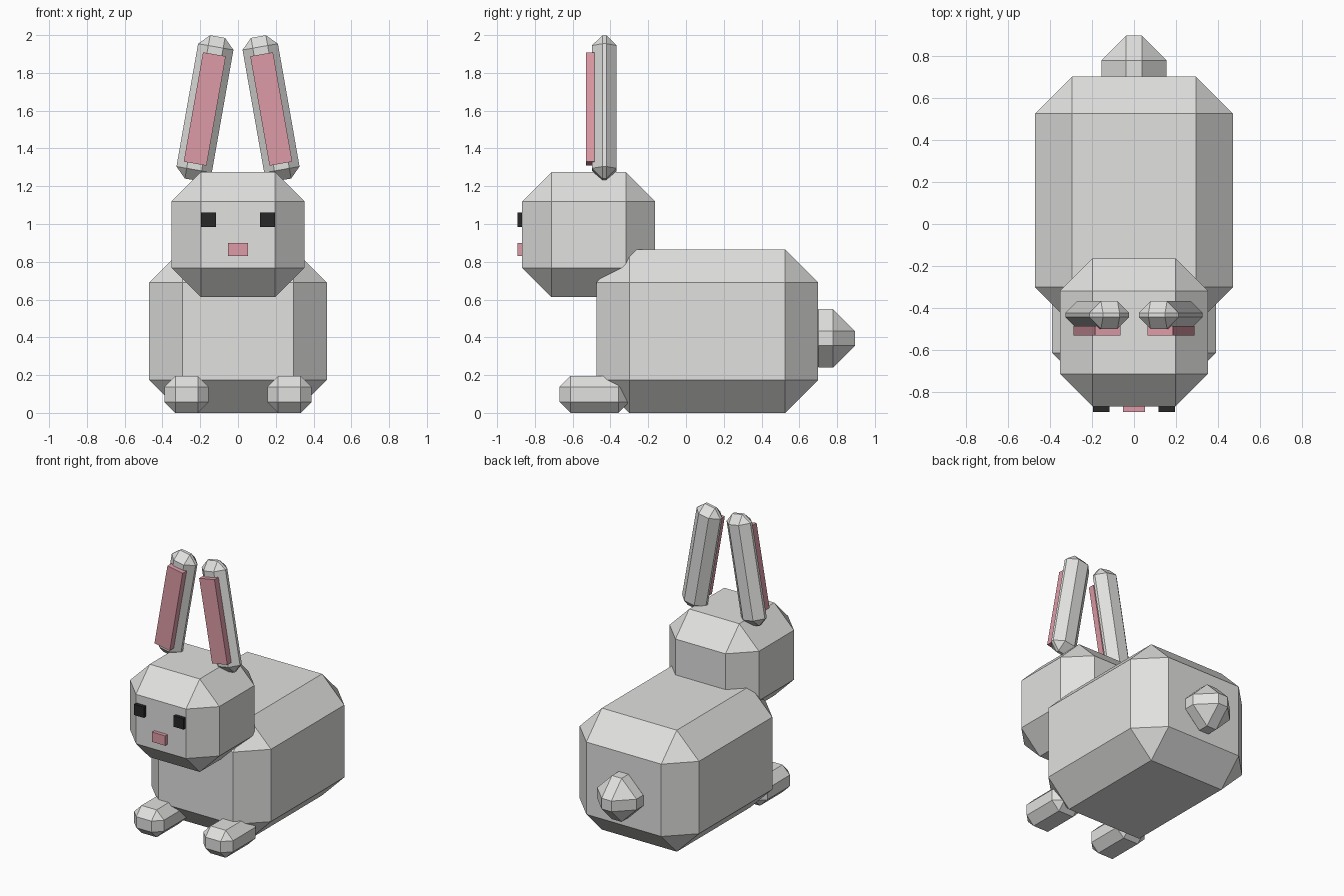
import bpy
import bmesh
import math
from mathutils import Matrix, Vector

default = bpy.data.objects.get("Cube")
if default:
    bpy.data.objects.remove(default, do_unlink=True)


def material(name, color):
    mat = bpy.data.materials.new(name)
    mat.use_nodes = True
    mat.diffuse_color = (*color, 1)
    bsdf = mat.node_tree.nodes["Principled BSDF"]
    bsdf.inputs["Base Color"].default_value = (*color, 1)
    bsdf.inputs["Roughness"].default_value = 0.9
    return mat


FUR = material("pale grey fur", (0.75, 0.75, 0.74))
PINK = material("soft pink", (0.73, 0.33, 0.385))
BLACK = material("eye black", (0.02, 0.02, 0.02))


def block(name, low, high, mat, chamfer=0, tilt=0):
    """Flat-shaded box between two corners, optionally chamfered and leaned sideways."""
    low, high = Vector(low), Vector(high)
    bm = bmesh.new()
    bmesh.ops.create_cube(bm, size=1, matrix=Matrix.Diagonal((*(high - low), 1)))
    if chamfer:
        bmesh.ops.bevel(bm, geom=bm.edges[:], offset=chamfer, offset_type='OFFSET',
                        segments=1, affect='EDGES', clamp_overlap=True)
    mesh = bpy.data.meshes.new(name)
    bm.to_mesh(mesh)
    bm.free()
    mesh.materials.append(mat)
    obj = bpy.data.objects.new(name, mesh)
    obj.location = (low + high) / 2
    obj.rotation_euler.y = math.radians(tilt)
    bpy.context.collection.objects.link(obj)
    return obj


def pair(name, low, high, mat, chamfer=0, tilt=0):
    """Left block at +x and its mirror at -x."""
    block("left_" + name, low, high, mat, chamfer, -tilt)
    block("right_" + name, (-high[0], low[1], low[2]), (-low[0], high[1], high[2]),
          mat, chamfer, tilt)


# Torso, head and tail
block("body", (-0.47, -0.475, 0), (0.47, 0.70, 0.865), FUR, 0.175)
block("head", (-0.352, -0.867, 0.613), (0.352, -0.163, 1.275), FUR, 0.155)
block("tail", (-0.155, 0.585, 0.24), (0.155, 0.895, 0.55), FUR, 0.117)

# Front paws
pair("paw", (0.155, -0.67, 0), (0.39, -0.30, 0.195), FUR, 0.058)

# Ears leaning towards each other at the tips, with pink inner panels
pair("ear", (0.08, -0.498, 1.228), (0.27, -0.367, 1.998), FUR, 0.055, 10)
pair("inner_ear", (0.115, -0.53, 1.315), (0.237, -0.485, 1.903), PINK, 0, 10)

# Face
pair("eye", (0.117, -0.893, 0.983), (0.195, -0.85, 1.06), BLACK)
block("nose", (-0.052, -0.893, 0.83), (0.052, -0.85, 0.90), PINK)
